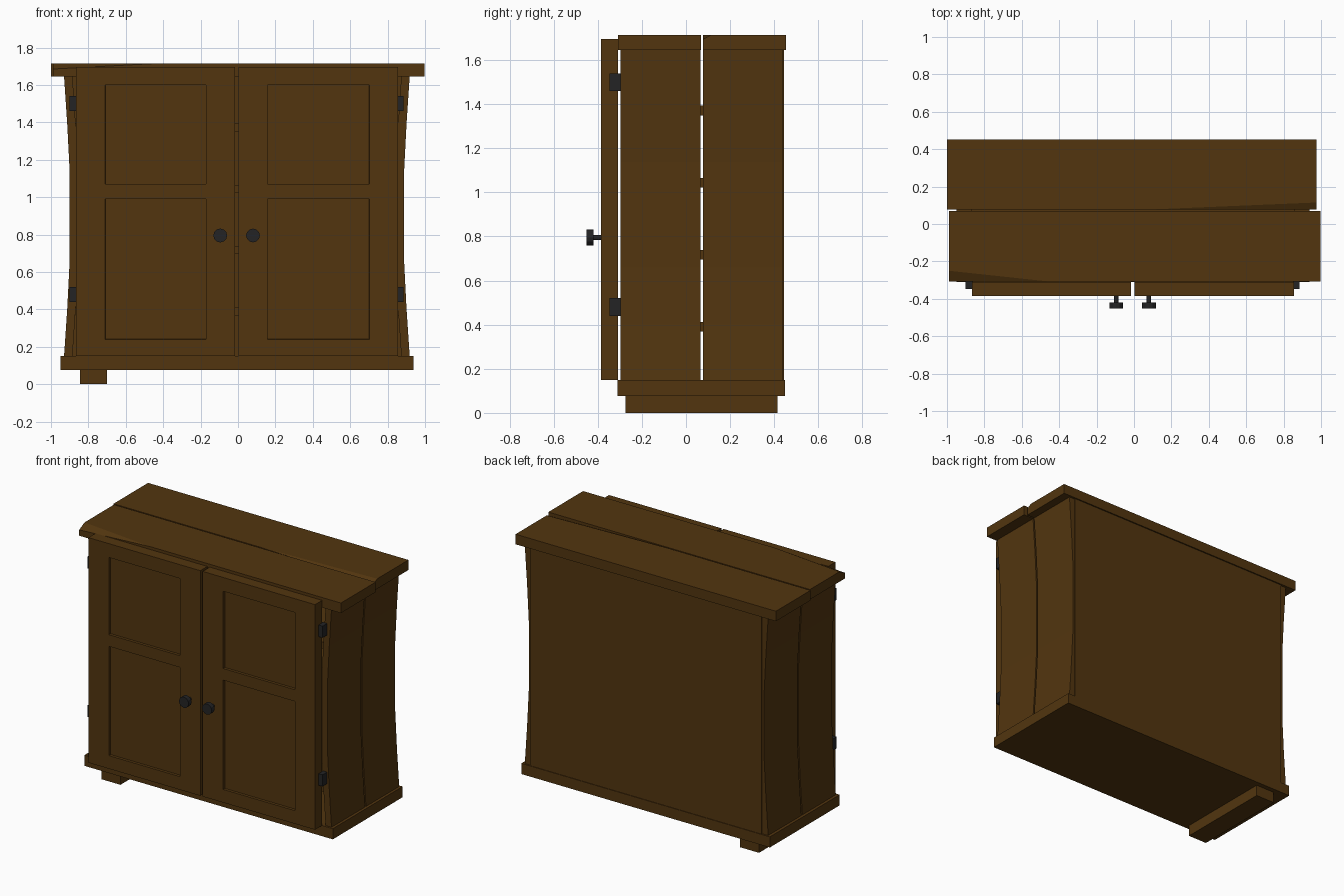
import bpy, bmesh
from math import pi
from mathutils import Vector, Matrix

old = bpy.data.objects.get("Cube")
if old:
    bpy.data.objects.remove(old)


def material(name, color):
    m = bpy.data.materials.new(name)
    m.use_nodes = True
    m.diffuse_color = (*color, 1)
    m.node_tree.nodes["Principled BSDF"].inputs["Base Color"].default_value = (*color, 1)
    return m


WOOD = material("dark brown wood", (0.085, 0.036, 0.0047))
IRON = material("black iron", (0.017, 0.017, 0.018))


def finish(name, bm, mat):
    bmesh.ops.recalc_face_normals(bm, faces=bm.faces)
    mesh = bpy.data.meshes.new(name)
    bm.to_mesh(mesh)
    bm.free()
    mesh.materials.append(mat)
    obj = bpy.data.objects.new(name, mesh)
    bpy.context.collection.objects.link(obj)
    return obj


def box_bm(x, y, z):
    bm = bmesh.new()
    bmesh.ops.create_cube(bm, size=1)
    for v in bm.verts:
        v.co = [r[0] if c < 0 else r[1] for r, c in zip((x, y, z), v.co)]
    return bm


def box(name, x, y, z, mat=WOOD):
    return finish(name, box_bm(x, y, z), mat)


def cut(bm, point, normal, clear=False):
    geom = bm.verts[:] + bm.edges[:] + bm.faces[:]
    res = bmesh.ops.bisect_plane(bm, geom=geom, plane_co=point, plane_no=normal, clear_outer=clear)
    if clear:
        edges = [e for e in res["geom_cut"] if isinstance(e, bmesh.types.BMEdge)]
        bmesh.ops.contextual_create(bm, geom=edges)


# Top planks, each with a worn, chipped edge
def top_plank(name, x, y, chip):
    bm = box_bm(x, y, (1.645, 1.714))
    a, b, c = map(Vector, chip)
    n = (b - a).cross(c - a)
    cut(bm, a, n if n.z > 0 else -n, True)
    finish(name, bm, WOOD)


top_plank("top_plank_front", (-0.99, 0.997), (-0.308, 0.069),
          [(-0.99, -0.25, 1.714), (-0.45, -0.308, 1.714), (-0.99, -0.308, 1.685)])
top_plank("top_plank_back", (-1, 0.977), (0.078, 0.453),
          [(0.977, 0.115, 1.714), (0.1, 0.078, 1.714), (0.977, 0.078, 1.695)])

# Base, foot and back
box("base", (-0.95, 0.937), (-0.31, 0.448), (0.077, 0.15))
box("foot", (-0.845, -0.7), (-0.275, 0.415), (0, 0.077))
box("back_panel", (-0.885, 0.875), (0.42, 0.444), (0.15, 1.645))

# Shelves
for i in range(4):
    z = 0.39 + i * 0.327
    box(f"shelf_{i + 1}", (-0.87, 0.86), (-0.28, 0.425), (z - 0.022, z + 0.022))


# Bowed side planks
def side_plank(name, x, sign, y):
    bm = bmesh.new()
    steps = [(0, 0), (0.17, 0.017), (0.34, 0.03), (0.66, 0.03), (0.83, 0.017), (1, 0)]
    outer = [(x - sign * d, 0.15 + t * 1.495) for t, d in steps]
    inner = [(px - sign * 0.045, pz) for px, pz in reversed(outer)]
    face = bm.faces.new([bm.verts.new((px, y[0], pz)) for px, pz in outer + inner])
    ext = bmesh.ops.extrude_face_region(bm, geom=[face])
    verts = [v for v in ext["geom"] if isinstance(v, bmesh.types.BMVert)]
    bmesh.ops.translate(bm, verts=verts, vec=(0, y[1] - y[0], 0))
    finish(name, bm, WOOD)


for side, x, sign in (("right", -0.93, -1), ("left", 0.918, 1)):
    side_plank(f"{side}_side_front", x, sign, (-0.297, 0.066))
    side_plank(f"{side}_side_back", x, sign, (0.077, 0.437))


# Doors with two sunken panels
def door(name, x, panel_x):
    panels_z = ((0.24, 0.99), (1.07, 1.6))
    bm = box_bm(x, (-0.386, -0.309), (0.15, 1.695))
    for px in panel_x:
        cut(bm, (px, 0, 0), (1, 0, 0))
    for pz in panels_z:
        for z in pz:
            cut(bm, (0, 0, z), (0, 0, 1))
    bm.normal_update()
    sunk = []
    for f in bm.faces:
        c = f.calc_center_median()
        if f.normal.y < -0.9 and panel_x[0] < c.x < panel_x[1]:
            if any(lo < c.z < hi for lo, hi in panels_z):
                sunk.append(f)
    bmesh.ops.inset_region(bm, faces=sunk, thickness=0.001, depth=-0.018)
    bmesh.ops.dissolve_limit(bm, angle_limit=0.01, verts=bm.verts, edges=bm.edges)
    finish(name, bm, WOOD)


door("right_door", (-0.865, -0.016), (-0.71, -0.17))
door("left_door", (0.002, 0.855), (0.158, 0.702))


# Round knobs on short stems
def knob(name, x):
    bm = bmesh.new()
    for radius, y0, y1 in ((0.037, -0.452, -0.42), (0.012, -0.422, -0.38)):
        place = Matrix.Translation((x, (y0 + y1) / 2, 0.795)) @ Matrix.Rotation(pi / 2, 4, "X")
        bmesh.ops.create_cone(bm, cap_ends=True, segments=12, radius1=radius,
                              radius2=radius, depth=y1 - y0, matrix=place)
    finish(name, bm, IRON)


knob("right_knob", -0.095)
knob("left_knob", 0.08)

# Hinges
for side, x in (("right", (-0.9, -0.86)), ("left", (0.85, 0.885))):
    for level, z in (("lower", 0.48), ("upper", 1.5)):
        box(f"{side}_{level}_hinge", x, (-0.347, -0.295), (z - 0.04, z + 0.04), IRON)
